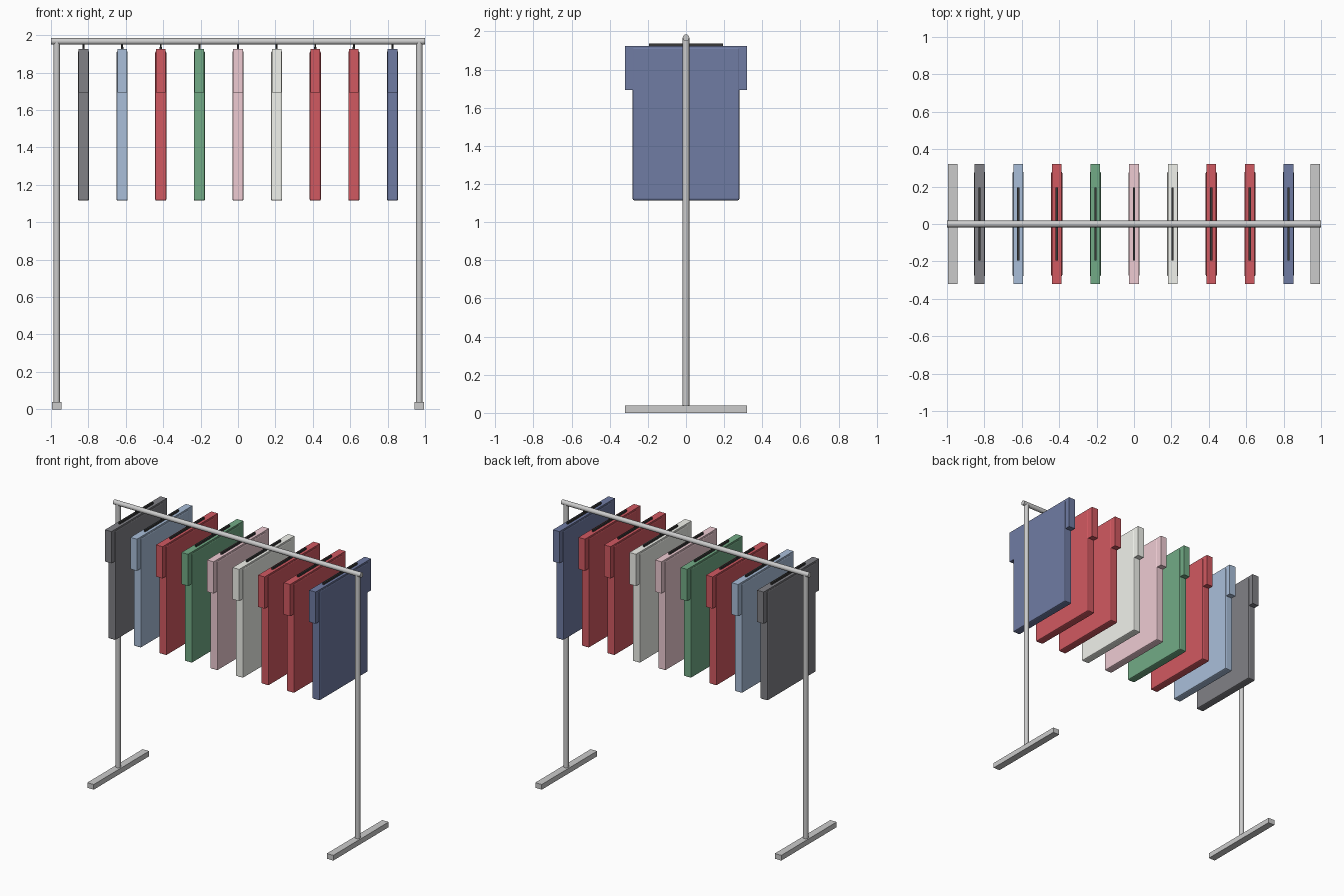
import bpy
from math import pi

if "Cube" in bpy.data.objects:
    bpy.data.objects.remove(bpy.data.objects["Cube"])

CHARCOAL = (0.22, 0.22, 0.24)
SKY = (0.40, 0.52, 0.70)
RED = (0.64, 0.10, 0.12)
GREEN = (0.17, 0.41, 0.24)
PINK = (0.86, 0.60, 0.65)
CREAM = (0.88, 0.89, 0.84)
NAVY = (0.16, 0.20, 0.37)
DARK = (0.04, 0.04, 0.04)
mats = {}


def paint(ob, color):
    if color not in mats:
        m = bpy.data.materials.new("fabric_%d" % len(mats))
        m.diffuse_color = (*color, 1)
        m.use_nodes = True
        m.node_tree.nodes["Principled BSDF"].inputs["Base Color"].default_value = m.diffuse_color
        mats[color] = m
    ob.data.materials.append(mats[color])


def box(name, lo, hi, color=None, bevel=0):
    bpy.ops.mesh.primitive_cube_add(
        size=1, location=[(a + b) / 2 for a, b in zip(lo, hi)])
    ob = bpy.context.object
    ob.name = name
    ob.scale = [b - a for a, b in zip(lo, hi)]
    bpy.ops.object.transform_apply(location=False, rotation=False, scale=True)
    if bevel:
        mod = ob.modifiers.new("soft_edges", "BEVEL")
        mod.width = bevel
        mod.segments = 2
    if color:
        paint(ob, color)
    return ob


def tube(name, r, length, loc, rot=(0, 0, 0), sides=16, color=None):
    bpy.ops.mesh.primitive_cylinder_add(
        vertices=sides, radius=r, depth=length, location=loc, rotation=rot)
    ob = bpy.context.object
    ob.name = name
    bpy.ops.object.shade_smooth_by_angle(angle=pi / 6)
    if color:
        paint(ob, color)
    return ob


# Rail across the top
RAIL_Z = 1.967
tube("rail", 0.0175, 2.0, (0, 0, RAIL_Z), (0, pi / 2, 0))

# Posts and floor feet
for side, s in (("left", -1), ("right", 1)):
    x = s * 0.969
    tube(side + "_post", 0.0175, RAIL_Z - 0.02, (x, 0, (RAIL_Z + 0.02) / 2))
    box(side + "_foot", (x - 0.026, -0.32, 0), (x + 0.026, 0.32, 0.038))

# Nine shirts, each with body, sleeves, hanger bar and hook
colors = [CHARCOAL, SKY, RED, GREEN, PINK, CREAM, RED, RED, NAVY]
for i, color in enumerate(colors):
    x = (i - 4) * 0.2065
    n = "_%d" % (i + 1)
    box("shirt_body" + n, (x - 0.03, -0.28, 1.115), (x + 0.03, 0.28, 1.915),
        color, bevel=0.008)
    box("shirt_sleeves" + n, (x - 0.026, -0.32, 1.693), (x + 0.026, 0.32, 1.925),
        color)
    box("hanger_bar" + n, (x - 0.006, -0.195, 1.915), (x + 0.006, 0.195, 1.938),
        DARK)
    tube("hanger_hook" + n, 0.005, 0.04, (x, 0, 1.94), sides=8, color=DARK)
